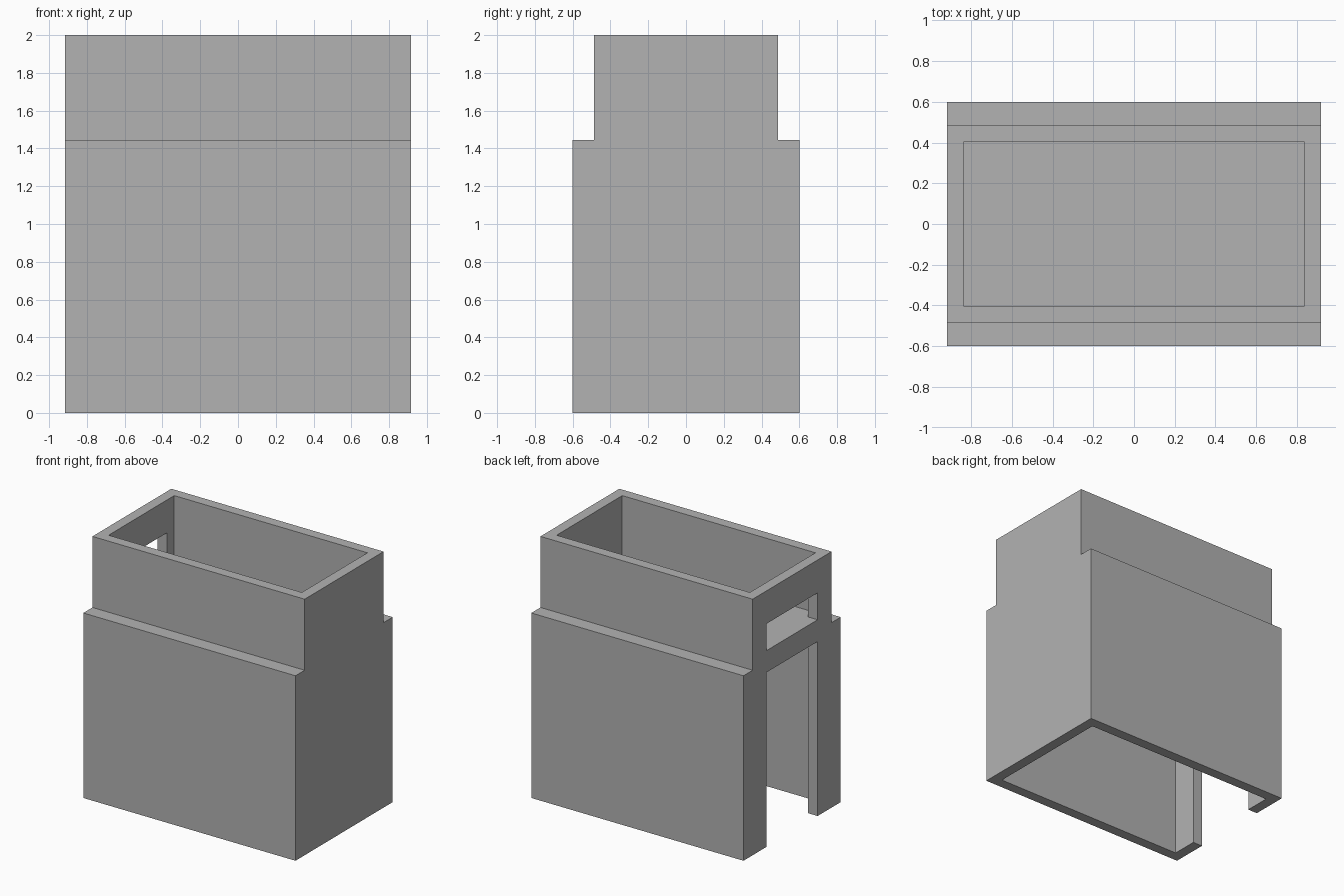
import bpy
import bmesh

if "Cube" in bpy.data.objects:
    bpy.data.objects.remove(bpy.data.objects["Cube"], do_unlink=True)

HX = 0.917            # half length
HY, TOP_HY = 0.60, 0.487   # half depth of lower and upper body
WALL = 0.082
SHOULDER, HEIGHT = 1.445, 2.0
CEILING = SHOULDER - WALL
FLOOR = CEILING + 2 * WALL + 0.006
OPEN_HY = 0.315       # half width of the door and window
WINDOW_TOP = 1.743

grey = bpy.data.materials.new("plain_grey")
grey.use_nodes = True
colour = (0.448, 0.448, 0.448, 1)
grey.diffuse_color = colour
grey.node_tree.nodes["Principled BSDF"].inputs["Base Color"].default_value = colour


def add_object(name, bm):
    bmesh.ops.recalc_face_normals(bm, faces=bm.faces[:])
    mesh = bpy.data.meshes.new(name)
    bm.to_mesh(mesh)
    bm.free()
    mesh.materials.append(grey)
    obj = bpy.data.objects.new(name, mesh)
    bpy.context.collection.objects.link(obj)
    return obj


def box(name, x, y, z):
    """Box from three (low, high) ranges."""
    bm = bmesh.new()
    bmesh.ops.create_cube(bm, size=1)
    for v in bm.verts:
        v.co = [r[0] if c < 0 else r[1] for c, r in zip(v.co, (x, y, z))]
    return add_object(name, bm)


# Stepped body: half outline mirrored, then extruded along x
half = [(HY, 0), (HY, SHOULDER), (TOP_HY, SHOULDER), (TOP_HY, HEIGHT)]
outline = half + [(-y, z) for y, z in reversed(half)]
bm = bmesh.new()
face = bm.faces.new([bm.verts.new((-HX, y, z)) for y, z in outline])
extruded = bmesh.ops.extrude_face_region(bm, geom=[face])["geom"]
bmesh.ops.translate(bm, vec=(2 * HX, 0, 0),
                    verts=[e for e in extruded if isinstance(e, bmesh.types.BMVert)])
housing = add_object("housing", bm)

# Hollows above and below the floor slab, door and window in one end wall
inner_x = HX - WALL
inner = (-inner_x, inner_x)
end_wall = (-HX - 0.1, -inner_x + 0.1)
opening = (-OPEN_HY, OPEN_HY)
low_y, top_y = HY - WALL, TOP_HY - WALL
cutters = [
    box("lower_hollow", inner, (-low_y, low_y), (-0.1, CEILING)),
    box("upper_hollow", inner, (-top_y, top_y), (FLOOR, HEIGHT + 0.1)),
    box("door_cut", end_wall, opening, (-0.1, CEILING)),
    box("window_cut", end_wall, opening, (FLOOR, WINDOW_TOP)),
]
for cutter in cutters:
    cutter.hide_render = True
    mod = housing.modifiers.new(cutter.name, "BOOLEAN")
    mod.operation = "DIFFERENCE"
    mod.solver = "EXACT"
    mod.object = cutter

# Bake the cuts and drop the cutters
bpy.context.view_layer.update()
graph = bpy.context.evaluated_depsgraph_get()
baked = bpy.data.meshes.new_from_object(housing.evaluated_get(graph))
housing.modifiers.clear()
housing.data = baked
baked.name = "housing"
for cutter in cutters:
    bpy.data.objects.remove(cutter, do_unlink=True)
